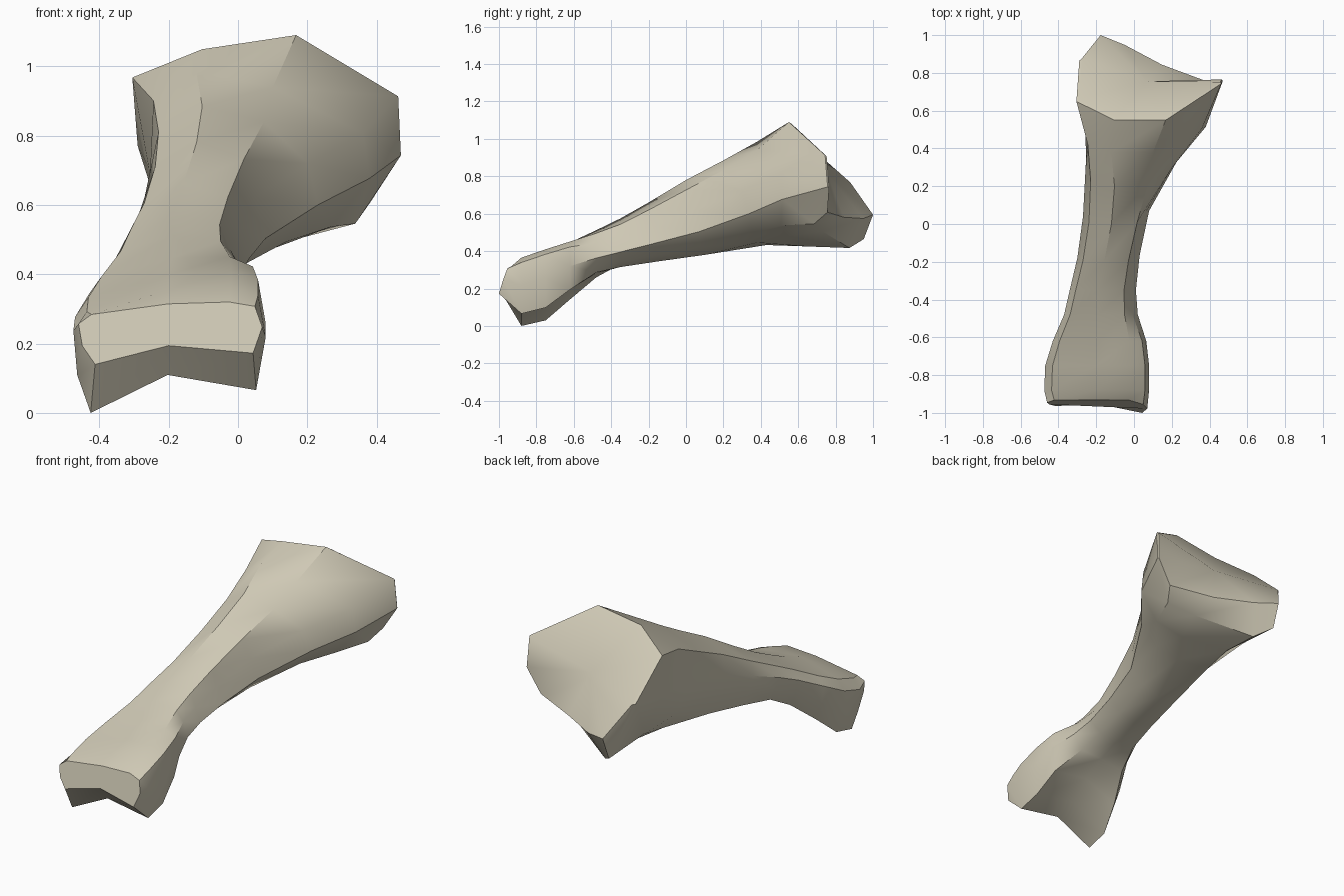
import bpy
import bmesh
import math
from mathutils import Vector

default_cube = bpy.data.objects.get("Cube")
if default_cube:
    bpy.data.objects.remove(default_cube, do_unlink=True)


def make_material(name, colour):
    material = bpy.data.materials.new(name)
    material.use_nodes = True
    material.diffuse_color = colour
    material.node_tree.nodes["Principled BSDF"].inputs["Base Color"].default_value = colour
    return material


bone_colour = make_material("pale bone", (0.62, 0.58, 0.46, 1))

# Unit cross-sections, clockwise from the top ridge: across, up, backward lean
KNUCKLE = [
    (.49, .97, -.5), (.82, 1, -.5), (.96, .93, 0), (1, .6, .5), (.95, .18, 1),
    (.49, .3, -.1), (.09, 0, .2), (.02, .3, 0), (0, .65, -.2), (.07, .8, -.5),
]
SHAFT = [
    (.43, 1, 0), (.82, .88, .1), (.91, .6, .4), (1, .31, .7), (.8, .11, .9),
    (.52, 0, 1), (.16, .06, 1), (.05, .31, .7), (0, .6, .4), (.09, .83, .1),
]
NECK = [
    (.23, 1, 0), (.57, .92, 0), (.97, .68, .4), (1, .45, .42), (.83, .2, .4),
    (.6, .1, .5), (.26, 0, .85), (.1, .14, .9), (.02, .5, .6), (.04, .85, .12),
]
HEAD = [
    (.26, .94, 0), (.61, 1, 0), (.99, .74, .43), (1, .49, .46), (.83, .2, .3),
    (.63, .14, .4), (.26, .01, .72), (.16, .08, .89), (.02, .53, .7), (0, .82, .22),
]
LIP = [
    (.26, .94, 0), (.61, 1, 0), (.99, .74, .43), (1, .49, .46), (.89, .29, .44),
    (.58, .25, .64), (.32, .24, .88), (.15, .27, 1), (.02, .53, .72), (0, .82, .22),
]


def blend(first, second, amount):
    return [Vector(a).lerp(Vector(b), amount) for a, b in zip(first, second)]


def make_ring(bm, shape, y, lean, left, right, low, high):
    """Fit a unit cross-section into a box at one station along the bone."""
    return [bm.verts.new((left + u * (right - left), y + lean * w, low + v * (high - low)))
            for u, v, w in shape]


def bridge(bm, first, second):
    count = len(first)
    for i in range(count):
        j = (i + 1) % count
        bm.faces.new((first[i], first[j], second[j], second[i]))


bm = bmesh.new()

# Stations from the knuckled front end to the broad slanted head
rings = [
    make_ring(bm, KNUCKLE, -.955, -.045, -.46, .07, .14, .32),
    make_ring(bm, KNUCKLE, -.88, 0, -.475, .08, 0, .365),
    make_ring(bm, KNUCKLE, -.75, 0, -.47, .08, .03, .41),
    make_ring(bm, blend(KNUCKLE, SHAFT, .1), -.62, 0, -.43, .065, .14, .455),
    make_ring(bm, blend(KNUCKLE, SHAFT, .6), -.48, 0, -.37, .02, .25, .515),
    make_ring(bm, SHAFT, -.35, 0, -.34, .01, .315, .575),
    make_ring(bm, SHAFT, -.2, .05, -.3, .03, .345, .66),
    make_ring(bm, SHAFT, 0, .1, -.27, .08, .38, .78),
    make_ring(bm, blend(SHAFT, NECK, .55), .2, .25, -.26, .23, .42, .885),
    make_ring(bm, NECK, .38, .32, -.27, .38, .425, .985),
    make_ring(bm, HEAD, .55, .45, -.305, .47, .41, 1.09),
    make_ring(bm, LIP, .565, .435, -.29, .465, .415, 1.08),
]
for first, second in zip(rings, rings[1:]):
    bridge(bm, first, second)

# Both ends are closed, the head end with a fan around its middle
bm.faces.new(rings[0])
head_face = bm.faces.new(rings[-1])
bmesh.ops.recalc_face_normals(bm, faces=bm.faces)
bmesh.ops.poke(bm, faces=[head_face])

mesh = bpy.data.meshes.new("limb_bone")
bm.to_mesh(mesh)
bm.free()
mesh.materials.append(bone_colour)
bone = bpy.data.objects.new("limb_bone", mesh)
bpy.context.collection.objects.link(bone)

# Soft shaft with crisp rims
bpy.ops.object.select_all(action="DESELECT")
bone.select_set(True)
bpy.context.view_layer.objects.active = bone
bpy.ops.object.shade_smooth_by_angle(angle=math.radians(36))
